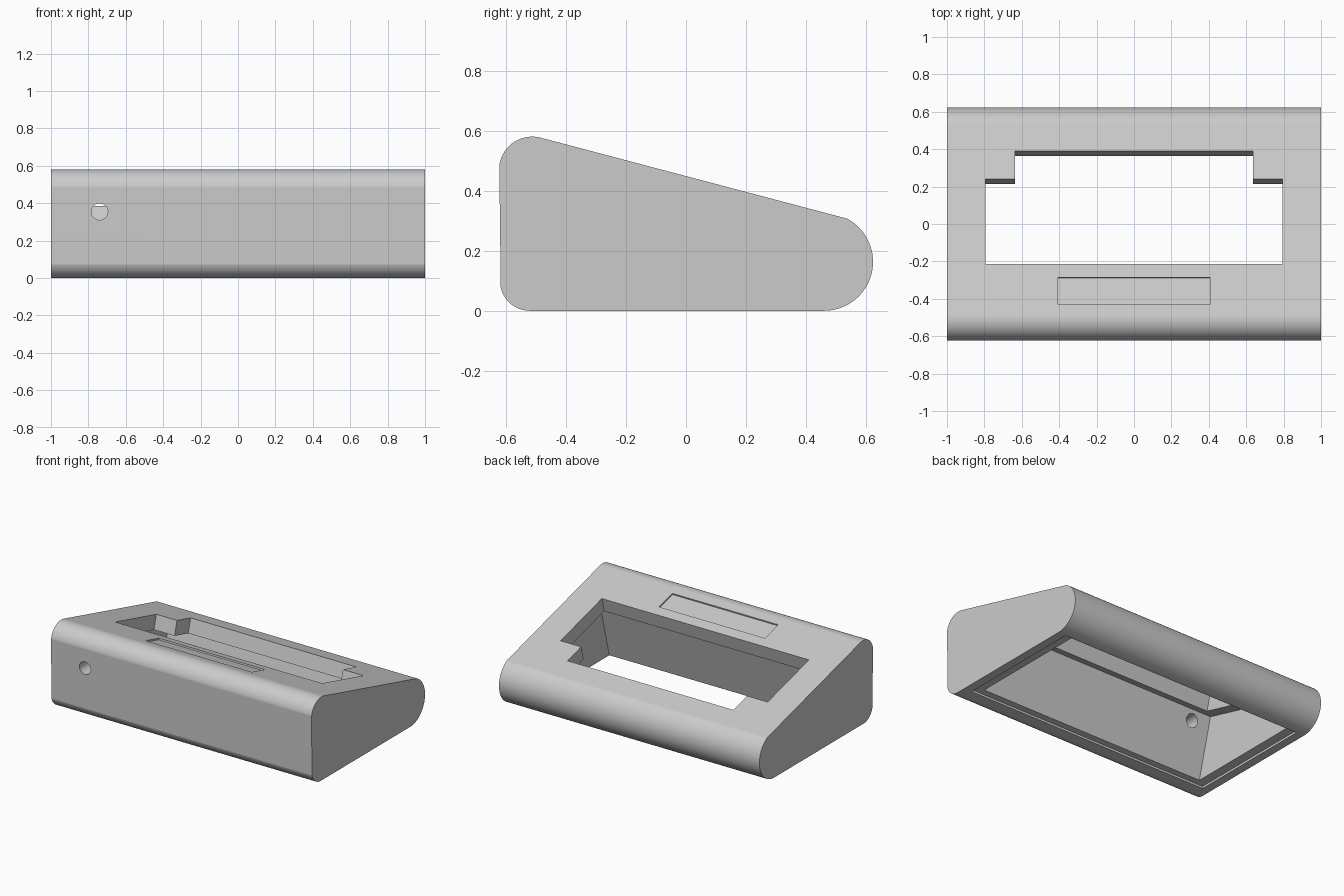
import bpy, bmesh, math
from mathutils import Matrix, Vector

old = bpy.data.objects.get("Cube")
if old:
    bpy.data.objects.remove(old, do_unlink=True)

SLOPE = math.atan(0.265)          # tilt of the top panel
COS = math.cos(SLOPE)
PANEL = Matrix.Translation((0, 0, 0.448)) @ Matrix.Rotation(-SLOPE, 4, 'X')

grey = bpy.data.materials.new("light_grey_plastic")
grey.use_nodes = True
colour = (0.6, 0.6, 0.6, 1)
grey.diffuse_color = colour
grey.node_tree.nodes["Principled BSDF"].inputs["Base Color"].default_value = colour


def add_object(name, bm):
    bmesh.ops.recalc_face_normals(bm, faces=bm.faces)
    mesh = bpy.data.meshes.new(name)
    bm.to_mesh(mesh)
    bm.free()
    mesh.materials.append(grey)
    obj = bpy.data.objects.new(name, mesh)
    bpy.context.collection.objects.link(obj)
    return obj


def arc(cy, cz, r, start, end, steps=20):
    angles = [math.radians(start + (end - start) * i / steps) for i in range(steps + 1)]
    return [(cy + r * math.cos(a), cz + r * math.sin(a)) for a in angles]


def box(name, half_x, y, z, frame=Matrix()):
    bm = bmesh.new()
    size = Matrix.Diagonal((2 * half_x, y[1] - y[0], z[1] - z[0], 1))
    centre = Matrix.Translation((0, sum(y) / 2, sum(z) / 2))
    bmesh.ops.create_cube(bm, size=1, matrix=frame @ centre @ size)
    return add_object(name, bm)


def panel_box(name, half_x, y, depth):
    # box square to the sloping panel, y measured on its surface
    return box(name, half_x, (y[0] / COS, y[1] / COS), depth, PANEL)


def cut(target, cutter):
    cutter.hide_render = True
    mod = target.modifiers.new(cutter.name, 'BOOLEAN')
    mod.operation = 'DIFFERENCE'
    mod.solver = 'EXACT'
    mod.object = cutter
    bpy.ops.object.select_all(action='DESELECT')
    bpy.context.view_layer.objects.active = target
    target.select_set(True)
    bpy.ops.object.modifier_apply(modifier=mod.name)
    bpy.data.objects.remove(cutter, do_unlink=True)


# Wedge housing: rounded side profile extruded across x
tilt = math.degrees(SLOPE)
profile = (arc(0.46, 0.163, 0.163, -90, 62, 32)
           + arc(-0.512, 0.469, 0.111, 90 - tilt, 172)
           + arc(-0.52, 0.1, 0.1, 194, 270))
bm = bmesh.new()
face = bm.faces.new([bm.verts.new((-1, y, z)) for y, z in profile])
side = bmesh.ops.extrude_face_region(bm, geom=[face])
bmesh.ops.translate(bm, vec=Vector((2, 0, 0)),
                    verts=[v for v in side["geom"] if isinstance(v, bmesh.types.BMVert)])
housing = add_object("housing", bm)

# Hollow interior, open underneath, and the rebate for a base plate
cut(housing, panel_box("cavity", 0.875, (-0.275, 0.518), (-1, -0.1)))
cut(housing, box("base_rebate", 0.94, (-0.455, 0.455), (-0.1, 0.015)))

# Screen window with narrower rear section
cut(housing, panel_box("window", 0.795, (-0.213, 0.24), (-0.2, 0.2)))
cut(housing, panel_box("window_rear", 0.637, (0, 0.39), (-0.2, 0.2)))

# Shallow label recess
cut(housing, panel_box("label_recess", 0.407, (-0.43, -0.285), (-0.01, 0.1)))

# Cable hole through the front wall
bm = bmesh.new()
bmesh.ops.create_cone(bm, cap_ends=True, segments=40, radius1=0.044, radius2=0.044, depth=0.6,
                      matrix=Matrix.Translation((-0.74, -0.45, 0.355))
                      @ Matrix.Rotation(math.pi / 2, 4, 'X'))
cut(housing, add_object("cable_hole", bm))

# Smooth curves while the large faces stay flat
housing.select_set(True)
bpy.context.view_layer.objects.active = housing
bpy.ops.object.shade_smooth_by_angle(angle=math.radians(30))
weighted = housing.modifiers.new("flat_faces", 'WEIGHTED_NORMAL')
weighted.keep_sharp = True
